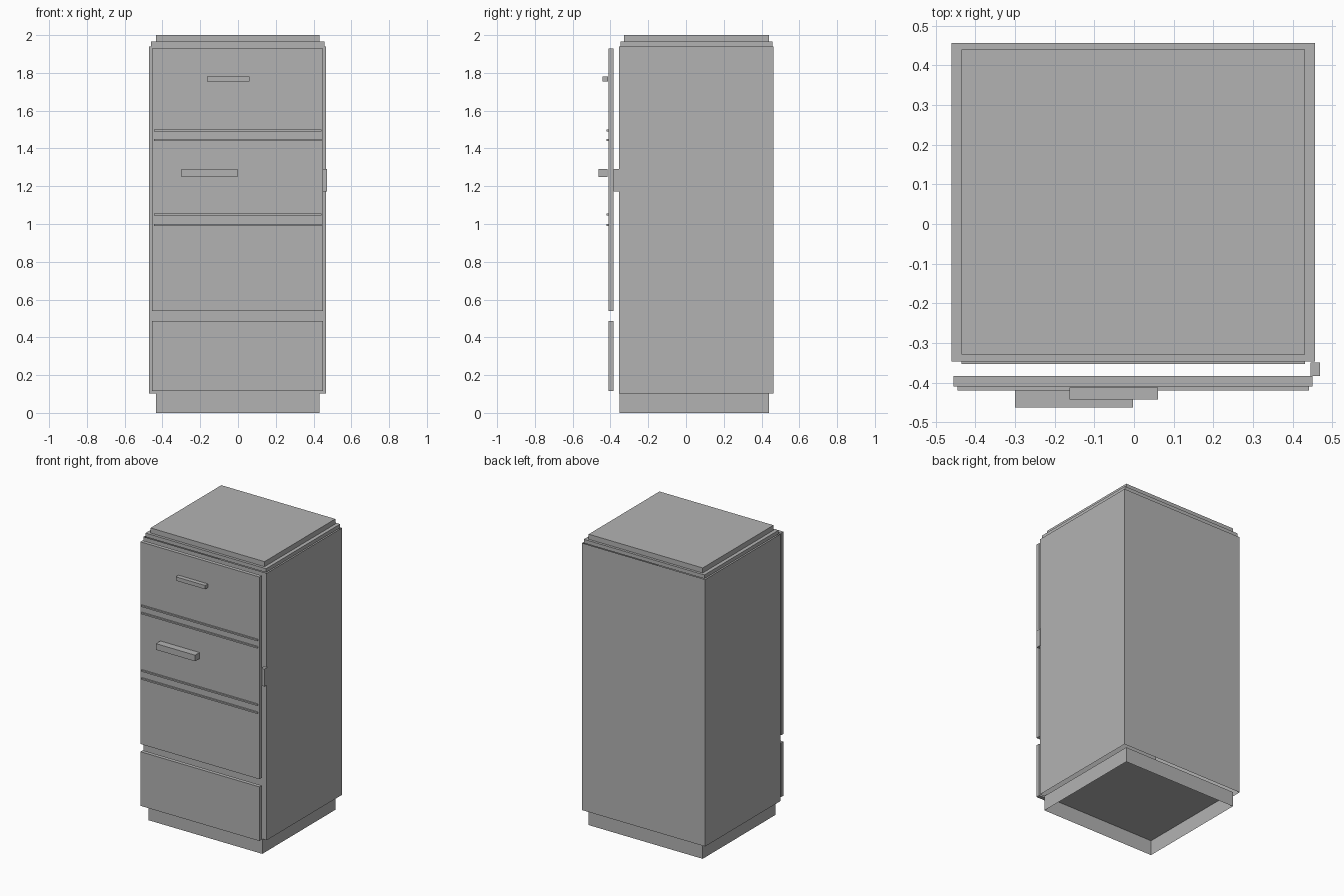
import bpy, bmesh

if "Cube" in bpy.data.objects:
    bpy.data.objects.remove(bpy.data.objects["Cube"])

grey = bpy.data.materials.new("plain_grey")
grey.diffuse_color = (0.45, 0.45, 0.45, 1)
grey.use_nodes = True
grey.node_tree.nodes["Principled BSDF"].inputs["Base Color"].default_value = grey.diffuse_color


def box(name, x, y, z, open_top=False, open_bottom=False):
    """Axis-aligned box from (min, max) ranges, optionally without its lid or floor."""
    bm = bmesh.new()
    bmesh.ops.create_cube(bm, size=1)
    for v in bm.verts:
        v.co = [r[0] if c < 0 else r[1] for c, r in zip(v.co, (x, y, z))]
    bm.normal_update()
    drop = [f for f in bm.faces
            if (open_top and f.normal.z > 0.5) or (open_bottom and f.normal.z < -0.5)]
    bmesh.ops.delete(bm, geom=drop, context='FACES_ONLY')
    mesh = bpy.data.meshes.new(name)
    bm.to_mesh(mesh)
    bm.free()
    mesh.materials.append(grey)
    obj = bpy.data.objects.new(name, mesh)
    bpy.context.collection.objects.link(obj)
    return obj


# Plinth, hollow underneath
box("base", (-0.435, 0.432), (-0.353, 0.44), (0, 0.103), open_bottom=True)

# Cabinet shell: four thin walls around the body
box("body_shell", (-0.47, 0.466), (-0.354, 0.4635), (0.103, 1.939),
    open_top=True, open_bottom=True)

# Stepped top
box("top_lip", (-0.46, 0.457), (-0.347, 0.457), (1.939, 1.965))
box("top_panel", (-0.435, 0.432), (-0.329, 0.44), (1.965, 2.0))

# Door and lower drawer fronts
for name, z in (("upper_door", (0.54, 1.93)), ("lower_drawer", (0.115, 0.487))):
    box(name, (-0.455, 0.45), (-0.41, -0.384), z)

# Trim strips across the door
for i, z in enumerate((0.99, 1.045, 1.44, 1.49)):
    box(f"trim_strip_{i + 1}", (-0.445, 0.441), (-0.42, -0.41), (z, z + 0.01))

# Handles
box("upper_handle", (-0.163, 0.06), (-0.443, -0.413), (1.754, 1.78))
box("lower_handle", (-0.30, -0.002), (-0.4635, -0.415), (1.25, 1.292))

# Side hinge joining the door to the body
box("hinge", (0.446, 0.47), (-0.384, -0.35), (1.172, 1.292))
